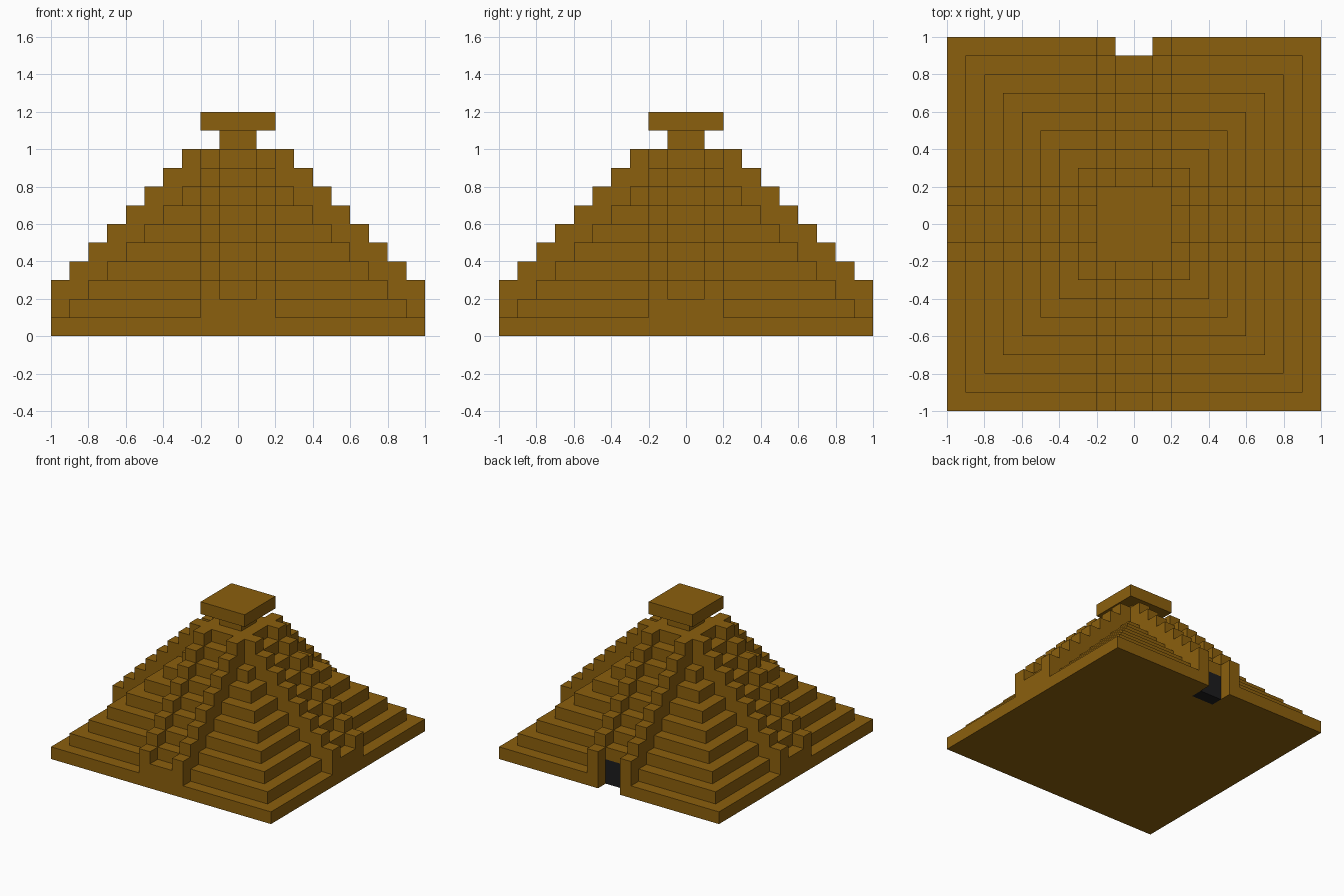
import bpy
import bmesh
from math import pi
from mathutils import Matrix, Vector

S = 0.1  # side of one stone block

cube = bpy.data.objects.get("Cube")
if cube:
    bpy.data.objects.remove(cube, do_unlink=True)


def make_material(name, colour):
    mat = bpy.data.materials.new(name)
    mat.use_nodes = True
    mat.diffuse_color = colour
    mat.node_tree.nodes["Principled BSDF"].inputs["Base Color"].default_value = colour
    return mat


stone = make_material("ochre_stone", (0.26, 0.115, 0.004, 1))
dark = make_material("dark_doorway", (0.012, 0.012, 0.013, 1))


def prism(name, points, direction, mat=stone, turn=0):
    """Extrude a flat outline (in block units), then turn it about z."""
    bm = bmesh.new()
    face = bm.faces.new([bm.verts.new(Vector(p) * S) for p in points])
    new = bmesh.ops.extrude_face_region(bm, geom=[face])["geom"]
    moved = [v for v in new if isinstance(v, bmesh.types.BMVert)]
    bmesh.ops.translate(bm, verts=moved, vec=Vector(direction) * S)
    bmesh.ops.recalc_face_normals(bm, faces=bm.faces)
    bm.transform(Matrix.Rotation(turn, 4, "Z"))
    mesh = bpy.data.meshes.new(name)
    bm.to_mesh(mesh)
    bm.free()
    mesh.materials.append(mat)
    obj = bpy.data.objects.new(name, mesh)
    bpy.context.collection.objects.link(obj)
    return obj


def slab(name, half, z, door=False):
    """Square layer one block thick, with an optional door slot at the back."""
    outline = [(half, half), (half, -half), (-half, -half), (-half, half)]
    if door:
        outline += [(-1, half), (-1, 8), (1, 8), (1, half)]
    return prism(name, [(x, y, z) for x, y in outline], (0, 0, 1))


def stepped_run(name, x, width, outer, rise, bottom, turn):
    """Stepped profile climbing one block per block towards the middle."""
    points = [(x, -2, bottom), (x, -outer, bottom)]
    for r in range(outer, 2, -1):
        top = 10 - r + rise
        points += [(x, -r, top), (x, 1 - r, top)]
    return prism(name, points, (width, 0, 0), turn=turn)


# Terraces, the two lowest slotted for the doorway
for level in range(9):
    slab(f"terrace_{level + 1}", 10 - level, level, door=level < 2)

# Summit shrine
slab("summit_platform", 2, 9)
slab("shrine_column", 1, 10)
slab("shrine_roof", 2, 11)

# A staircase with stepped side walls on each side
for i, side in enumerate(("front", "right", "back", "left")):
    turn = i * pi / 2
    if side == "back":
        stepped_run("back_stairs", -1, 2, 9, 2, 2, turn)
    else:
        stepped_run(f"{side}_stairs", -1, 2, 10, 2, 1, turn)
    stepped_run(f"{side}_stair_wall_a", -2, 1, 10, 3, 1, turn)
    stepped_run(f"{side}_stair_wall_b", 1, 1, 10, 3, 1, turn)

# Dark doorway under the back stairs
prism("doorway", [(-1, 8, 0), (1, 8, 0), (1, 9, 0), (-1, 9, 0)], (0, 0, 2), dark)
